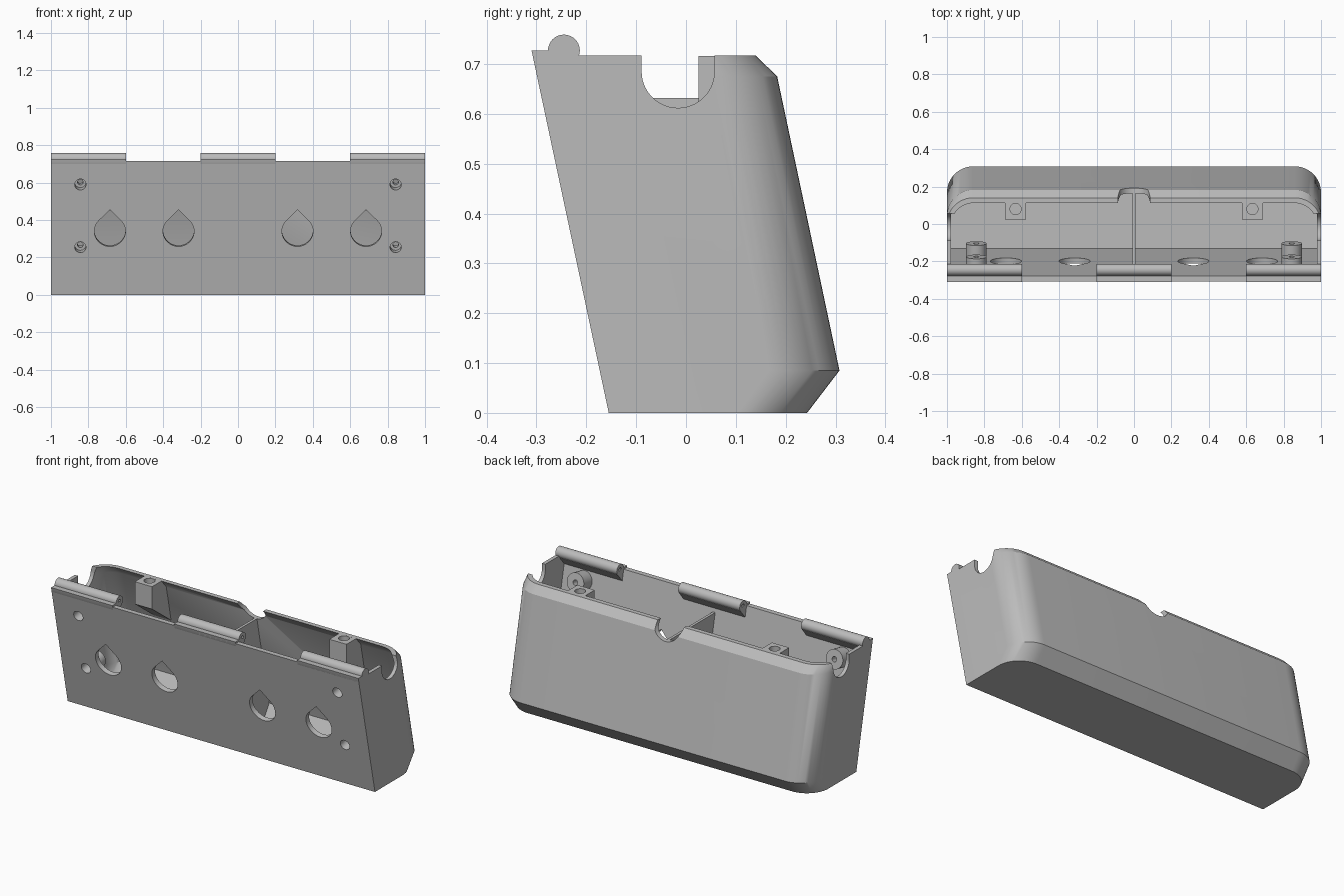
import bpy, bmesh
from math import sin, cos, pi, radians
from mathutils import Vector

cube = bpy.data.objects.get("Cube")
if cube:
    bpy.data.objects.remove(cube, do_unlink=True)

grey = bpy.data.materials.new("plain grey")
grey.use_nodes = True
grey.diffuse_color = (0.5, 0.5, 0.5, 1)
grey.node_tree.nodes["Principled BSDF"].inputs["Base Color"].default_value = (0.5, 0.5, 0.5, 1)

TOP, LEAN = 0.717, 0.213
BACK = [(0, 0.243), (0.085, 0.308), (0.675, 0.183), (TOP, 0.14)]


def front_y(z):
    return -0.155 - LEAN * z


def back_y(z):
    for (z0, y0), (z1, y1) in zip(BACK, BACK[1:]):
        if z <= z1:
            return y0 + (y1 - y0) * (z - z0) / (z1 - z0)
    return BACK[-1][1]


def loft(name, rings):
    """Skin equal-sized rings of points and cap both ends."""
    bm = bmesh.new()
    rows = [[bm.verts.new(p) for p in ring] for ring in rings]
    for a, b in zip(rows, rows[1:]):
        for i in range(len(a)):
            j = (i + 1) % len(a)
            bm.faces.new((a[i], a[j], b[j], b[i]))
    bm.faces.new(rows[0])
    bm.faces.new(rows[-1])
    bmesh.ops.recalc_face_normals(bm, faces=bm.faces)
    mesh = bpy.data.meshes.new(name)
    bm.to_mesh(mesh)
    bm.free()
    mesh.materials.append(grey)
    ob = bpy.data.objects.new(name, mesh)
    bpy.context.collection.objects.link(ob)
    return ob


AXIS_X = [Vector(v) for v in ((0, 1, 0), (0, 0, 1), (1, 0, 0))]
AXIS_Y = [Vector(v) for v in ((1, 0, 0), (0, 0, 1), (0, 1, 0))]
AXIS_Z = [Vector(v) for v in ((1, 0, 0), (0, 1, 0), (0, 0, 1))]
# frame lying on the leaning front wall, third axis pointing inwards
PANEL = [Vector((1, 0, 0)), Vector((0, -LEAN, 1)).normalized(), Vector((0, 1, LEAN)).normalized()]


def prism(name, profile, frame, start, end, origin=(0, 0, 0)):
    """Extrude a 2D profile along the third axis of a frame."""
    u, v, w = frame
    o = Vector(origin)
    return loft(name, [[o + u * a + v * b + w * d for a, b in profile] for d in (start, end)])


def arc(r, a0, a1, n, cx=0, cy=0):
    return [(cx + r * cos(radians(a0 + (a1 - a0) * i / n)),
             cy + r * sin(radians(a0 + (a1 - a0) * i / n))) for i in range(n + 1)]


def circle(r, n=32, cx=0, cy=0):
    return arc(r, 0, 360, n, cx, cy)[:-1]


def u_shape(r, cx, cy):
    return arc(r, 180, 360, 28, cx, cy) + [(cx + r, 1), (cx - r, 1)]


def cut(ob, cutters):
    """Subtract cutters from an object."""
    bpy.context.view_layer.objects.active = ob
    for c in cutters:
        c.hide_render = True
        mod = ob.modifiers.new("cut", 'BOOLEAN')
        mod.operation, mod.solver, mod.object = 'DIFFERENCE', 'EXACT', c
        bpy.ops.object.modifier_apply(modifier=mod.name)


def tray_ring(z, half, radius, front_in, back_in, z_place=None):
    """Outline with two rounded back corners at one height."""
    yb, yf = back_y(z) - back_in, front_y(z) + front_in
    right = arc(radius, 0, 90, 12, half - radius, yb - radius)
    pts = [(half, yf)] + right + [(-x, y) for x, y in reversed(right)] + [(-half, yf)]
    return [(x, y, z if z_place is None else z_place) for x, y in pts]


parts, cutters = [], []

# Leaning shell and its cavity
shell = loft("shell", [tray_ring(z, 1, 0.14, 0, 0) for z, _ in BACK])
parts.append(shell)
inside = [tray_ring(z, 0.978, 0.12, 0.03, 0.028) for z in (0.025, 0.092, 0.667, TOP)]
inside.append(tray_ring(TOP, 0.978, 0.12, 0.03, 0.028, 0.85))
cutters.append(loft("cavity_cutter", inside))

# Cable notches in both sides and in the back
for s in (-1, 1):
    cutters.append(prism("side_notch_cutter", u_shape(0.073, -0.016, 0.685), AXIS_X, s * 0.9, s * 1.1))
cutters.append(prism("back_notch_cutter", u_shape(0.085, 0, TOP), AXIS_Y, 0.05, 0.4))

# Teardrop openings in the front
drop = arc(0.083, 135, 405, 36) + [(0, 0.083 * 2 ** 0.5)]
for x in (-0.685, -0.318, 0.318, 0.685):
    cutters.append(prism("teardrop_cutter", drop, PANEL, -0.05, 0.06, (x, front_y(0.34), 0.34)))

# Screw bosses behind the front, with stepped holes
for side, x in (("right", -0.843), ("left", 0.843)):
    for level, z in (("lower", 0.255), ("upper", 0.59)):
        o = (x, front_y(z), z)
        boss = prism(f"{level}_{side}_screw_boss", circle(0.055), PANEL, 0.015, 0.108, o)
        wide = prism("screw_head_cutter", circle(0.03, 24), PANEL, -0.03, 0.06, o)
        thin = prism("screw_shaft_cutter", circle(0.015, 24), PANEL, -0.04, 0.15, o)
        cut(boss, [wide, thin])
        cutters += [wide, thin]
        parts.append(boss)

cut(shell, cutters)

# Tapered lid posts on the back wall
post_side = [(0.025, TOP - 0.0005), (0.025, 0.585), (back_y(0.44) - 0.015, 0.44),
             (back_y(0.675) - 0.015, 0.675), (0.125, TOP - 0.0005)]
for side, x in (("right", -0.633), ("left", 0.633)):
    post = prism(f"{side}_lid_post", post_side, AXIS_X, x - 0.056, x + 0.056)
    hole = prism("post_hole_cutter", circle(0.03, 24), AXIS_Z, 0.6, 0.8, (x, 0.08, 0))
    cut(post, [hole])
    cutters.append(hole)
    parts.append(post)

# Middle dividing rib
rib = [(front_y(0.015) + 0.015, 0.015)]
rib += [(back_y(z) - 0.014, z) for z in (0.015, 0.085, 0.632)]
rib.append((front_y(0.632) + 0.015, 0.632))
parts.append(prism("middle_rib", rib, AXIS_X, -0.008, 0.008))

# Hinge barrels along the front edge, each on a sloped ledge
ledge = [(front_y(0.7), 0.7), (front_y(0.727), 0.727), (-0.245, 0.727), (-0.22, 0.706), (-0.272, 0.645)]
for name, x0, x1 in (("right", -1, -0.6), ("middle", -0.2, 0.2), ("left", 0.6, 1)):
    barrel = prism(f"{name}_hinge_barrel", circle(0.032, 32, -0.245, 0.727), AXIS_X, x0, x1)
    for x in (x0, x1):
        if abs(x) < 1:
            dimple = prism("dimple_cutter", circle(0.012, 16, -0.245, 0.727), AXIS_X, x - 0.02, x + 0.02)
            cut(barrel, [dimple])
            cutters.append(dimple)
    parts += [barrel, prism(f"{name}_hinge_ledge", ledge, AXIS_X, x0, x1)]

# Tidy up and shade
for c in cutters:
    bpy.data.objects.remove(c, do_unlink=True)
for ob in parts:
    bpy.ops.object.select_all(action='DESELECT')
    ob.select_set(True)
    bpy.context.view_layer.objects.active = ob
    bpy.ops.object.shade_smooth_by_angle(angle=radians(30))
